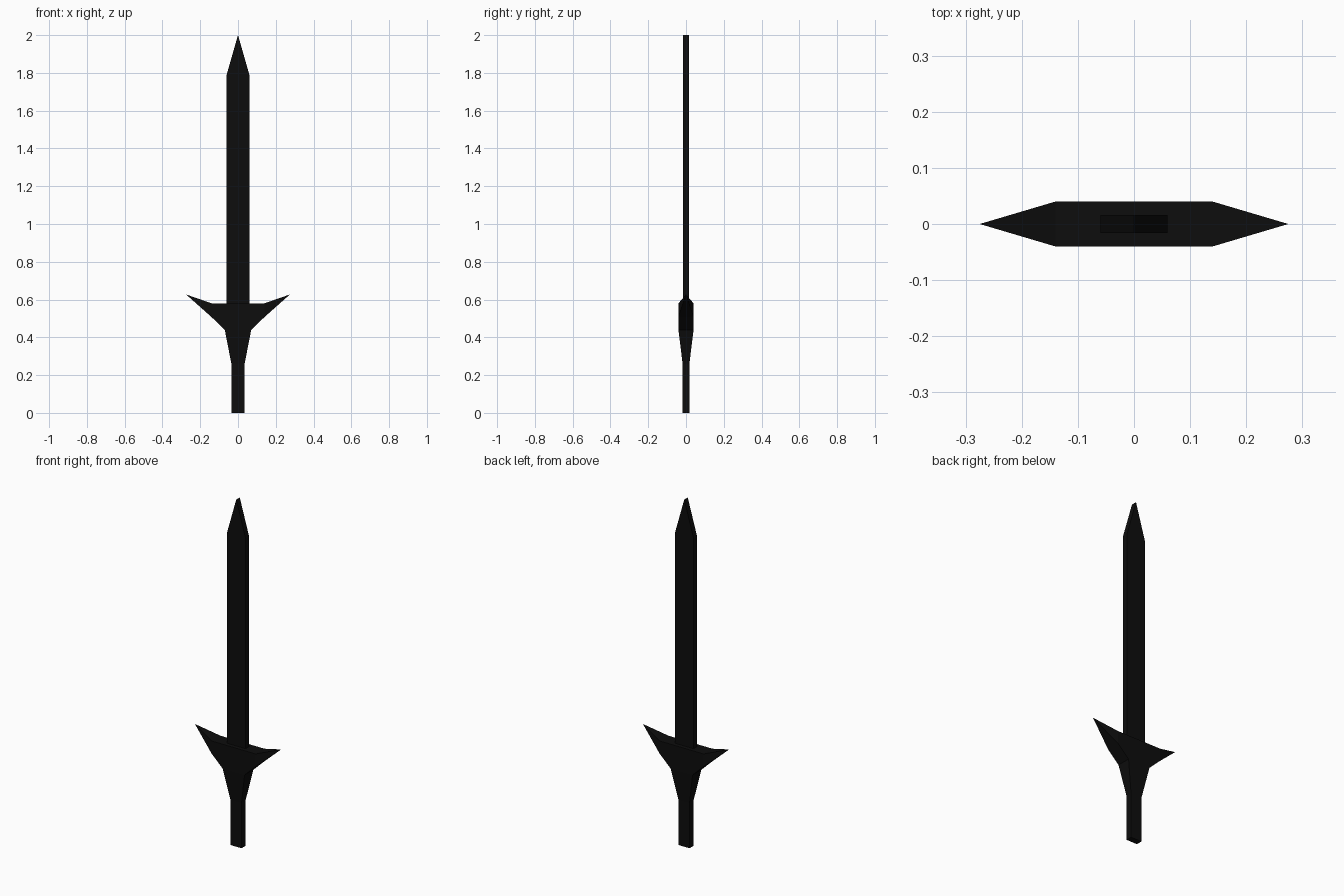
import bpy, bmesh

if "Cube" in bpy.data.objects:
    bpy.data.objects.remove(bpy.data.objects["Cube"])

mat = bpy.data.materials.new("black_metal")
mat.diffuse_color = (0.004, 0.004, 0.004, 1)
mat.use_nodes = True
mat.node_tree.nodes["Principled BSDF"].inputs["Base Color"].default_value = mat.diffuse_color


def loft(name, rings, cap_start=False, cap_end=False, drop=None):
    """Skin a chain of four-point rings into a flat-faced object."""
    bm = bmesh.new()
    loops = [[bm.verts.new(p) for p in ring] for ring in rings]
    for a, b in zip(loops, loops[1:]):
        for i in range(4):
            j = (i + 1) % 4
            bm.faces.new((a[i], a[j], b[j], b[i]))
    if cap_start:
        bm.faces.new(loops[0][::-1])
    if cap_end:
        bm.faces.new(loops[-1])
    bmesh.ops.remove_doubles(bm, verts=bm.verts, dist=0.0005)
    bmesh.ops.recalc_face_normals(bm, faces=bm.faces)
    if drop:
        hidden = [f for f in bm.faces if drop(f.calc_center_median())]
        bmesh.ops.delete(bm, geom=hidden, context='FACES')
    mesh = bpy.data.meshes.new(name)
    bm.to_mesh(mesh)
    bm.free()
    mesh.materials.append(mat)
    obj = bpy.data.objects.new(name, mesh)
    bpy.context.collection.objects.link(obj)
    return obj


def level(z, hx, hy):
    """Horizontal rectangle at height z."""
    return [(-hx, -hy, z), (hx, -hy, z), (hx, hy, z), (-hx, hy, z)]


def slice_x(x, z0, z1, hy):
    """Upright rectangle at position x."""
    return [(x, -hy, z0), (x, hy, z0), (x, hy, z1), (x, -hy, z1)]


# Blade: flat bar ending in a chisel point
loft("blade", [level(0.58, 0.06, 0.016), level(1.79, 0.06, 0.016),
               level(2.0, 0, 0.016)])

# Grip: straight bar flaring out into the guard
loft("grip", [level(0, 0.035, 0.018), level(0.26, 0.035, 0.018),
              level(0.44, 0.07, 0.04)], cap_start=True)

# Guard: symmetrical wings rising to points, open where the grip joins
half = [(0.07, 0.44, 0.58, 0.04), (0.14, 0.507, 0.58, 0.04),
        (0.275, 0.627, 0.627, 0)]
sections = [(-x, a, b, h) for x, a, b, h in reversed(half)] + half
loft("guard", [slice_x(*s) for s in sections], drop=lambda c: c.z < 0.45)
